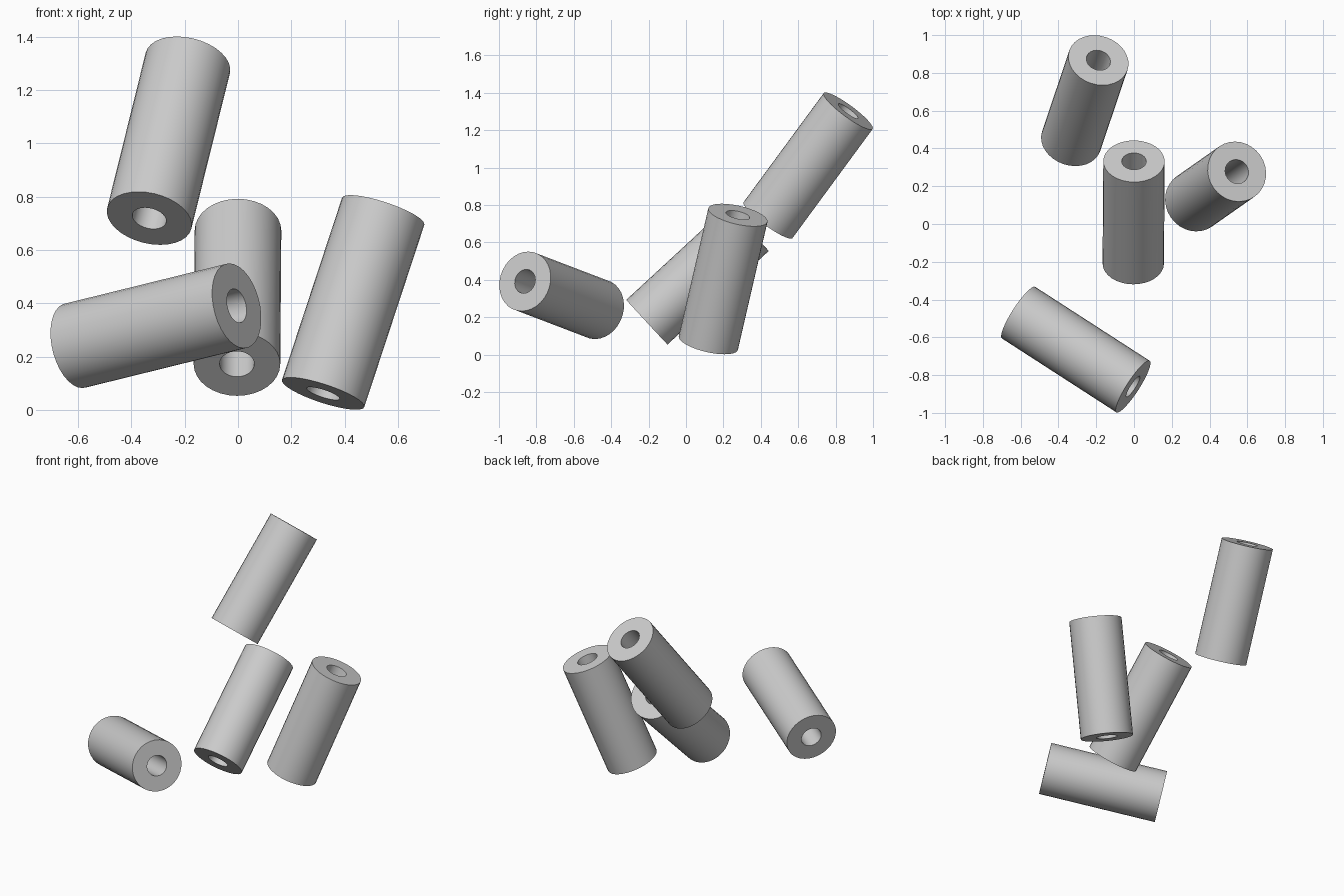
import bpy
import bmesh
import math
from mathutils import Vector

cube = bpy.data.objects.get("Cube")
if cube:
    bpy.data.objects.remove(cube, do_unlink=True)

OUTER, INNER, LENGTH, SIDES = 0.1625, 0.065, 0.737, 32

# Single grey material
grey = bpy.data.materials.new("light_grey")
grey.use_nodes = True
colour = (0.6, 0.6, 0.6, 1.0)
grey.diffuse_color = colour
grey.node_tree.nodes["Principled BSDF"].inputs["Base Color"].default_value = colour


def tube_mesh():
    """Hollow tube along z, open right through, centred on the origin."""
    bm = bmesh.new()
    half = LENGTH / 2
    section = [(OUTER, -half), (OUTER, half), (INNER, half), (INNER, -half)]
    rings = []
    for radius, z in section:
        ring = []
        for i in range(SIDES):
            a = math.tau * i / SIDES
            ring.append(bm.verts.new((radius * math.cos(a), radius * math.sin(a), z)))
        rings.append(ring)
    for k, ring in enumerate(rings):
        following = rings[(k + 1) % len(rings)]
        for i in range(SIDES):
            j = (i + 1) % SIDES
            bm.faces.new((ring[i], ring[j], following[j], following[i]))
    bmesh.ops.recalc_face_normals(bm, faces=bm.faces)
    mesh = bpy.data.meshes.new("tube")
    bm.to_mesh(mesh)
    bm.free()
    mesh.materials.append(grey)
    mesh.shade_smooth()
    mesh.set_sharp_from_angle(angle=math.radians(30))
    return mesh


# Each tube is placed by the centres of its two end caps
tubes = {
    "upper_tube": ((-0.333, 0.438, 0.718), (-0.188, 0.868, 1.303)),
    "middle_tube": ((-0.004, -0.209, 0.173), (0.0, 0.332, 0.673)),
    "left_tube": ((0.32, 0.12, 0.064), (0.544, 0.277, 0.744)),
    "front_tube": ((-0.61, -0.47, 0.242), (-0.006, -0.86, 0.391)),
}

mesh = tube_mesh()
for name, (start, end) in tubes.items():
    start, end = Vector(start), Vector(end)
    tube = bpy.data.objects.new(name, mesh)
    tube.location = (start + end) / 2
    tube.rotation_euler = (end - start).to_track_quat("Z", "Y").to_euler()
    bpy.context.collection.objects.link(tube)
